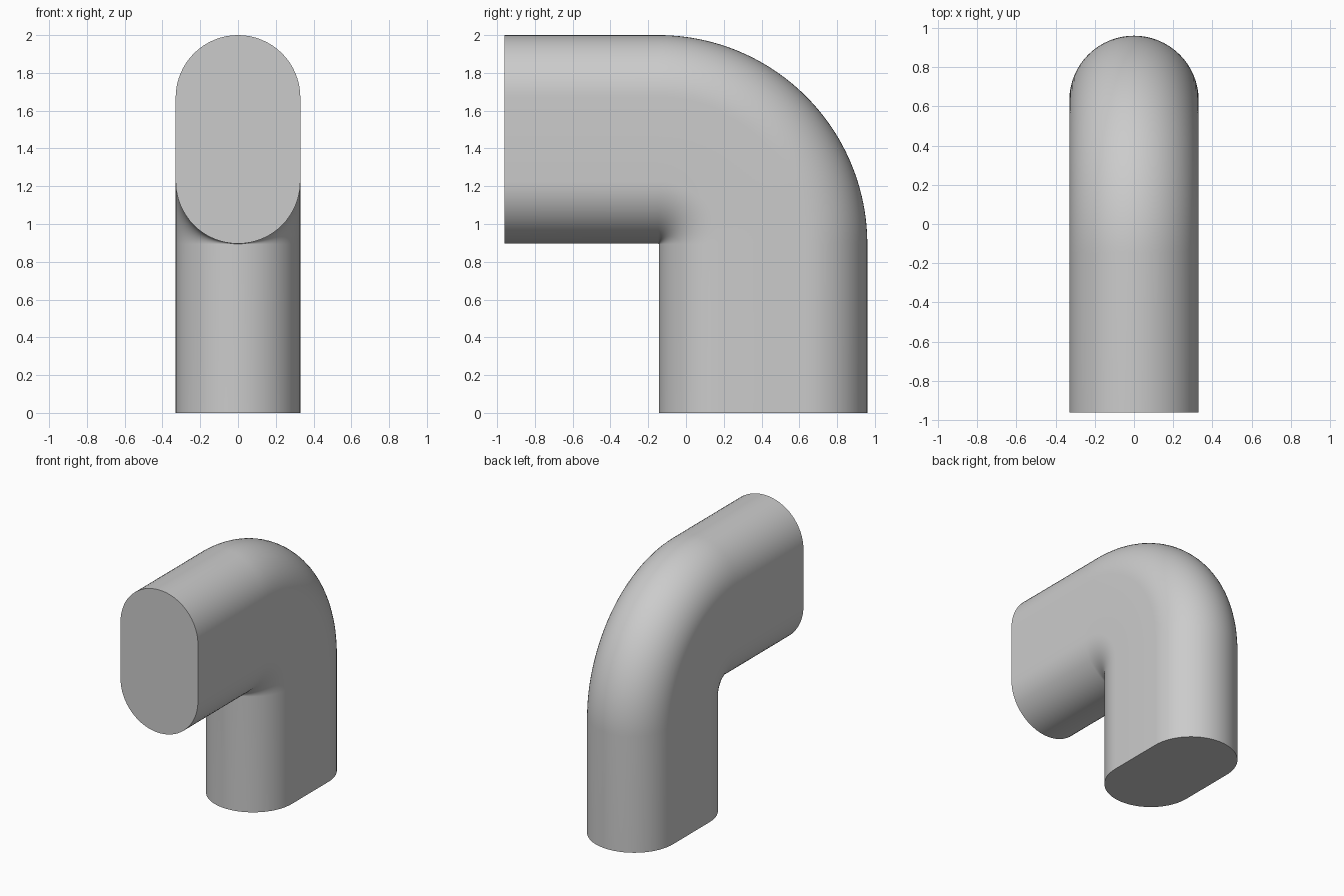
import bpy, bmesh
from math import sin, cos, pi, radians

cube = bpy.data.objects.get("Cube")
if cube:
    bpy.data.objects.remove(cube)

R = 0.33                       # radius of the rounded section ends
INNER, OUTER = 0.003, 1.107    # section extent measured from the bend pivot
PIVOT_Y, PIVOT_Z = -0.147, 0.893
FRONT_Y = -0.96
ARC, BEND = 32, 48             # segments per section end and along the bend

grey = bpy.data.materials.new("light grey")
grey.use_nodes = True
grey.diffuse_color = (0.6, 0.6, 0.6, 1)
grey.node_tree.nodes["Principled BSDF"].inputs["Base Color"].default_value = grey.diffuse_color

# Stadium section: (x, distance from the pivot)
section = []
for start, centre in ((0, OUTER - R), (pi, INNER + R)):
    for i in range(ARC + 1):
        a = start + pi * i / ARC
        section.append((R * cos(a), centre + R * sin(a)))

# Stations along the elbow: (angle, y shift, z shift)
stations = [(0, 0, -PIVOT_Z)]
stations += [(pi / 2 * i / BEND, 0, 0) for i in range(BEND + 1)]
stations.append((pi / 2, FRONT_Y - PIVOT_Y, 0))

# Sweep the section and close both ends
bm = bmesh.new()
rings = [[bm.verts.new((x, PIVOT_Y + dy + d * cos(a), PIVOT_Z + dz + d * sin(a)))
          for x, d in section] for a, dy, dz in stations]
for lower, upper in zip(rings, rings[1:]):
    for i in range(len(section)):
        j = (i + 1) % len(section)
        bm.faces.new((lower[i], lower[j], upper[j], upper[i]))
bm.faces.new(rings[0])
bm.faces.new(rings[-1])
bmesh.ops.recalc_face_normals(bm, faces=bm.faces)

mesh = bpy.data.meshes.new("elbow_duct")
bm.to_mesh(mesh)
bm.free()
mesh.materials.append(grey)
duct = bpy.data.objects.new("elbow_duct", mesh)
bpy.context.collection.objects.link(duct)

# Smooth walls with crisp end caps
bpy.ops.object.select_all(action="DESELECT")
duct.select_set(True)
bpy.context.view_layer.objects.active = duct
bpy.ops.object.shade_smooth_by_angle(angle=radians(40))
